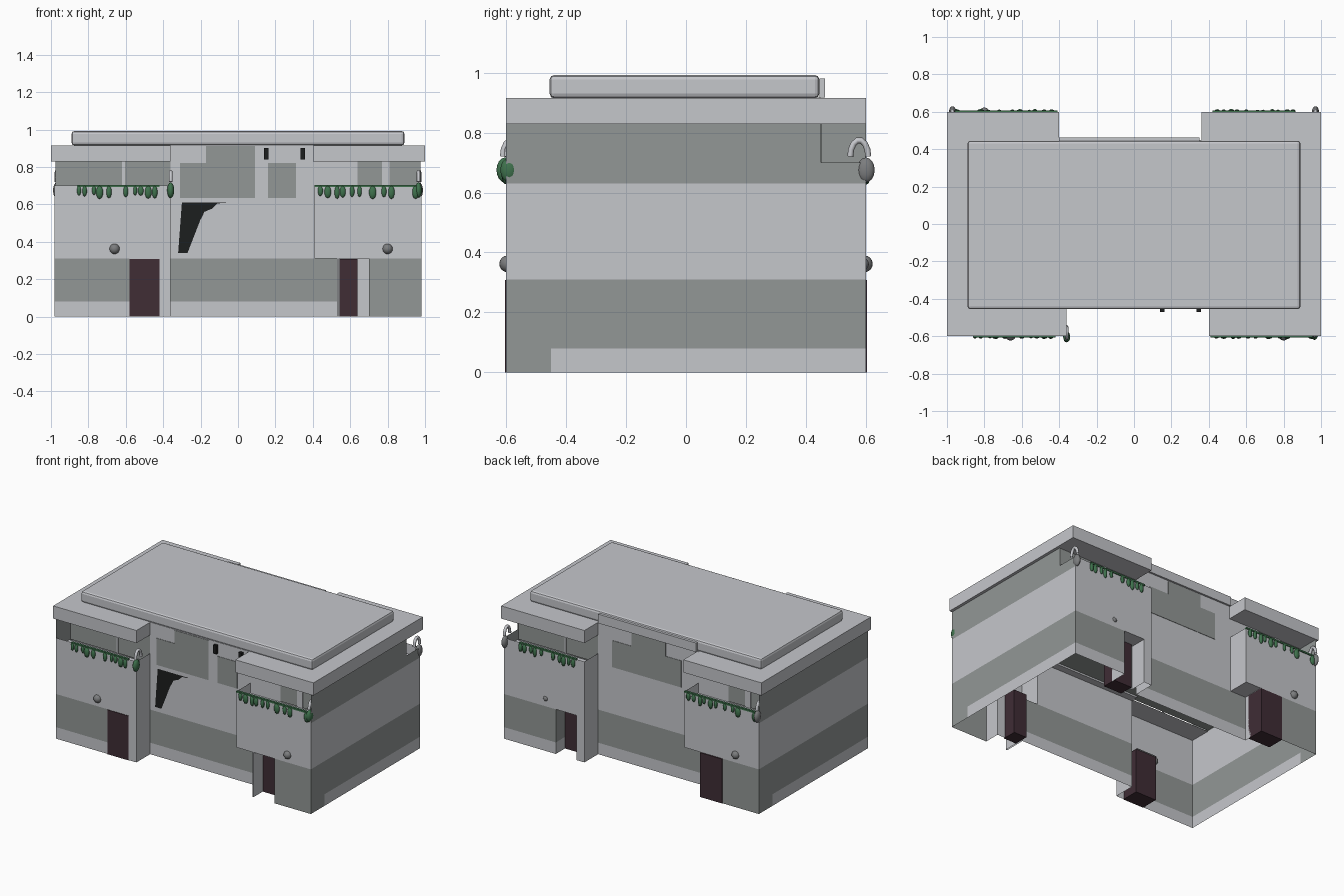
import bpy, bmesh, math, random
from mathutils import Matrix, Vector

if "Cube" in bpy.data.objects:
    bpy.data.objects.remove(bpy.data.objects["Cube"])
random.seed(4)

def mat(name, c):
    m = bpy.data.materials.new(name)
    m.diffuse_color = (*c, 1)
    m.use_nodes = True
    m.node_tree.nodes["Principled BSDF"].inputs["Base Color"].default_value = m.diffuse_color
    return m

LIGHT = mat("pale_plaster", (0.56, 0.57, 0.60))
GRAY = mat("grey_band", (0.29, 0.31, 0.305))
MAROON = mat("maroon_door", (0.05, 0.026, 0.036))
GREEN = mat("leaf_green", (0.05, 0.17, 0.075))
STEEL = mat("lamp_grey", (0.20, 0.205, 0.21))
DARK = mat("dark_opening", (0.012, 0.013, 0.013))

def obj(name, bm, mats):
    me = bpy.data.meshes.new(name)
    bm.to_mesh(me)
    bm.free()
    o = bpy.data.objects.new(name, me)
    bpy.context.collection.objects.link(o)
    for m in mats:
        me.materials.append(m)
    return o

def box(name, x, y, z, m, bevel=0.0):
    bm = bmesh.new()
    bmesh.ops.create_cube(bm, size=1)
    for v in bm.verts:
        v.co = Vector(((x, y, z)[i][0] + (v.co[i] + .5) * ((x, y, z)[i][1] - (x, y, z)[i][0])
                       for i in range(3)))
    o = obj(name, bm, [m])
    if bevel:
        b = o.modifiers.new("bevel", 'BEVEL')
        b.width, b.segments = bevel, 2
    return o

def sheet(name, pts, m):
    bm = bmesh.new()
    bm.faces.new([bm.verts.new(p) for p in pts])
    return obj(name, bm, [m])

def shell(name, loop, levels, rule):
    """Open walls along a closed outline; rule gives the colour of each panel or None."""
    bm = bmesh.new()
    rings = [[bm.verts.new((x, y, z)) for x, y in loop] for z in levels]
    n = len(loop)
    for lo, hi in zip(rings, rings[1:]):
        for i in range(n):
            j = (i + 1) % n
            c = (lo[i].co + hi[j].co) / 2
            k = rule(c.x, c.y, c.z)
            if k is not None:
                bm.faces.new((lo[i], lo[j], hi[j], hi[i])).material_index = k
    bmesh.ops.delete(bm, geom=[v for v in bm.verts if not v.link_faces], context='VERTS')
    return obj(name, bm, [LIGHT, GRAY])

def turn(pts):
    return [(-x, -y) for x, y in pts]

# ---- ground floor walls with door niches
corner = [(.53, -.45), (.53, -.6), (.54, -.6), (.54, -.49), (.70, -.49), (.70, -.6),
          (.98, -.6), (.98, -.45)]
front = [(-.98, -.6), (-.58, -.6), (-.42, -.6), (-.36, -.6), (-.36, -.45)] + corner
back = [(.98, .6), (.58, .6), (.58, .48), (.42, .48), (.42, .6), (.36, .6), (.36, .45)] + turn(corner)

def low_rule(x, y, z):
    s = 1 if y < 0 else -1
    x, y = x * s, y * s
    if x >= .84 and y < -.46:
        return 1
    if z < .08:
        return 0
    if y < -.455 and (-.575 < x < -.3 or .5 < x < .71):
        return 0
    return 1

shell("ground_floor_walls", front + back, [0, .08, .31], low_rule)

# ---- first floor walls, parapets and side window bands
half = [(-.98, -.6), (-.36, -.6), (-.36, -.45), (.41, -.45), (.41, -.6), (.98, -.6), (.98, -.45)]
upper = half + [(.98, .45)] + turn(half)[:-1] + [(-.98, .45)]

def up_rule(x, y, z):
    side = abs(x) > .97
    if z < .63:
        return 0
    if z < .70:
        return 1 if side else 0
    if side and not (x > 0 and y > .45):
        return 1
    return None

# turned outline: keep points in order around the plan
upper = half + [(.98, .45)] + turn(half)[:6] + [(-.98, .45), (-.98, -.45)]
shell("upper_walls", upper, [.31, .63, .70, .83], up_rule)

# ---- balcony floors, overhang soffits (both ends by half turn)
for s, tag in ((1, "front"), (-1, "back")):
    def flat(name, x0, x1, y0, y1, z):
        sheet(f"{tag}_{name}", [(s * x, s * y, z) for x, y in
                                ((x0, y0), (x1, y0), (x1, y1), (x0, y1))], LIGHT)
    flat("balcony_floor_a", -.98, -.36, -.6, -.45, .63)
    flat("balcony_floor_b", .41, .98, -.6, -.45, .63)
    flat("overhang_soffit", .41, .71, -.6, -.45, .31)
    flat("door_soffit", -.58, -.42, -.6, -.47, .31)

# ---- set-back upper storey and raised centre wall
box("upper_storey", (-.975, .975), (-.445, .445), (.632, .83), GRAY)
for s, tag in ((1, "front"), (-1, "back")):
    def span(a, b):
        return tuple(sorted((s * a, s * b)))
    box(f"{tag}_centre_wall", span(-.36, .41), span(-.45, -.40), (.62, .917), LIGHT)
    box(f"{tag}_balcony_panel", span(.41, .64), span(-.45, -.44), (.63, .83), LIGHT)
    box(f"{tag}_balcony_post", span(.77, .81), span(-.45, -.44), (.63, .83), LIGHT)
    box(f"{tag}_balcony_post_b", span(-.62, -.605), span(-.45, -.44), (.63, .83), LIGHT)

# ---- window plates on the centre walls
def window(name, x, z, y):
    box(name, x, tuple(sorted((y, y * 1.006))), z, GRAY)
window("front_window_low", (-.31, .09), (.635, .82), -.45)
window("front_window_high", (-.17, .09), (.82, .912), -.45)
window("front_window_small", (.16, .31), (.635, .82), -.45)
window("back_window_low", (-.28, .25), (.635, .82), .45)
window("back_window_high", (-.16, .10), (.82, .912), .45)
for x in (.15, .345):
    box("wall_lantern", (x - .012, x + .012), (-.47, -.45), (.84, .90), DARK)

# ---- torn opening below the front windows
sheet("front_opening", [(x, -.4525, z) for x, z in
      ((-.32, .34), (-.27, .34), (-.215, .48), (-.18, .56), (-.06, .61), (-.30, .61))], DARK)
sheet("front_opening_flap", [(x, y, z) for x, y, z in
      ((-.27, -.455, .34), (-.03, -.455, .61), (-.11, -.455, .605), (-.20, -.455, .52))], LIGHT)

# ---- roof slab and raised top
bm = bmesh.new()
rh = [(-1, -.6), (-.36, -.6), (-.36, -.445), (.40, -.445), (.40, -.6), (1, -.6)]
f = bm.faces.new([bm.verts.new((x, y, .828)) for x, y in rh + turn(rh)])
r = bmesh.ops.extrude_face_region(bm, geom=[f])
bmesh.ops.translate(bm, vec=(0, 0, .088), verts=[v for v in r['geom'] if isinstance(v, bmesh.types.BMVert)])
bmesh.ops.recalc_face_normals(bm, faces=bm.faces)
obj("roof_slab", bm, [LIGHT])
box("roof_top", (-.89, .89), (-.455, .445), (.915, .992), LIGHT, .015)
box("roof_back_lip", (-.40, .35), (.445, .463), (.917, .98), LIGHT)

# ---- doors
box("front_left_door", (-.58, -.42), (-.604, -.48), (0, .308), MAROON)
box("front_right_door", (.542, .64), (-.50, -.40), (0, .308), MAROON)
box("back_left_door", (-.70, -.53), (.48, .604), (0, .308), MAROON)
box("back_right_door", (.44, .58), (.40, .50), (0, .308), MAROON)

# ---- round lamps
def ball(name, p, r, m, scale=(1, 1, 1), seg=16):
    bm = bmesh.new()
    bmesh.ops.create_uvsphere(bm, u_segments=seg, v_segments=seg // 2, radius=r,
                              matrix=Matrix.Translation(p) @ Matrix.Diagonal((*scale, 1)))
    for fc in bm.faces:
        fc.smooth = True
    return obj(name, bm, [m])

for x, y, r in ((-.66, -.595, .028), (.80, -.595, .028), (-.80, .595, .028), (.66, .59, .02)):
    ball("round_lamp", (x, y, .362), r, STEEL)

# ---- hanging plants along the parapets
left = [-.85, -.82, -.77, -.74, -.69, -.60, -.55, -.52, -.48, -.445]
right = [.44, .48, .53, .56, .61, .65, .72, .78, .82, .95]
for s in (1, -1):
    for x in left + right:
        h = random.uniform(.024, .037)
        ball("hanging_leaf", (s * x, -.603 * s, .70 - h), h, GREEN,
             (random.uniform(.4, .6), .35, 1), 10)
    for a, b in ((-.86, -.42), (.41, .97)):
        box("plant_strip", tuple(sorted((s * a, s * b))),
            tuple(sorted((-.606 * s, -.59 * s))), (.693, .704), GREEN)

# ---- curled corner plants: a pod hanging from a bent stem
for x, y, m in ((-.36, -.603, GREEN), (.97, .60, STEEL), (-.97, .60, STEEL), (.965, -.59, GREEN)):
    ball("corner_pod", (x, y, .675), .042, m, (.45, .7, 1))
    cu = bpy.data.curves.new("corner_stem", 'CURVE')
    cu.dimensions, cu.bevel_depth, cu.bevel_resolution = '3D', .010, 2
    sp = cu.splines.new('POLY')
    d = -1 if y > 0 else 1
    sp.points.add(7)
    for i, p in enumerate(sp.points):
        a = math.pi * i / 7
        p.co = (x, y + d * (.022 - .03 * math.cos(a)), .72 + .055 * math.sin(a), 1)
    cu.materials.append(LIGHT)
    bpy.context.collection.objects.link(bpy.data.objects.new("corner_stem", cu))
